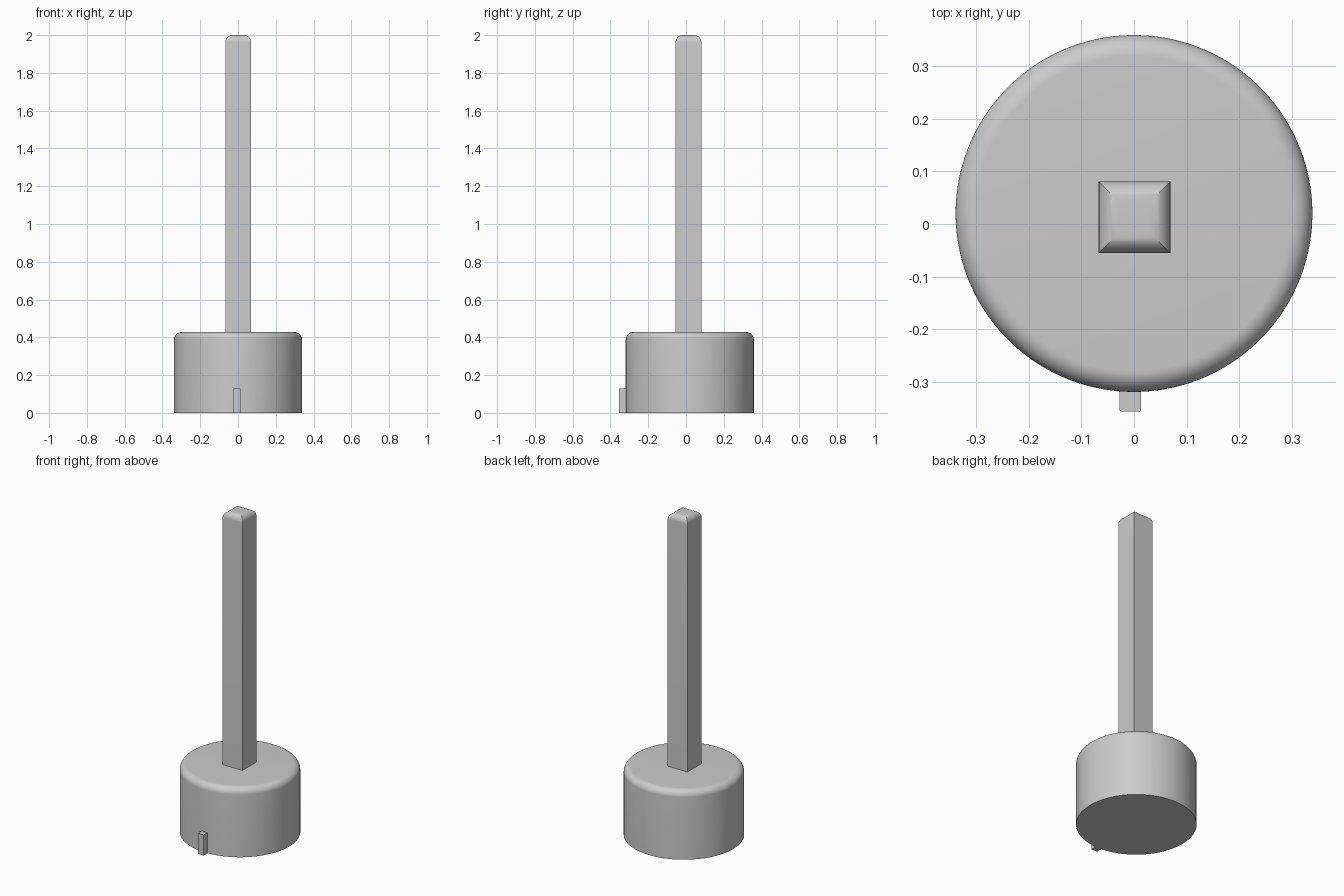
import bpy
import bmesh
import math

cube = bpy.data.objects.get("Cube")
if cube:
    bpy.data.objects.remove(cube, do_unlink=True)

grey = bpy.data.materials.new("light_grey")
grey.use_nodes = True
colour = (0.6, 0.6, 0.6, 1)
grey.diffuse_color = colour
grey.node_tree.nodes["Principled BSDF"].inputs["Base Color"].default_value = colour


def rounded_prism(name, sides, half_width, bottom, top, fillet, centre, steps=10):
    """Regular prism with a rounded top rim, built as stacked rings."""
    profile = [(half_width, bottom)]
    for i in range(steps + 1):
        a = math.pi / 2 * i / steps
        profile.append((half_width - fillet * (1 - math.cos(a)),
                        top - fillet * (1 - math.sin(a))))
    bm = bmesh.new()
    rings = []
    for half, z in profile:
        radius = half / math.cos(math.pi / sides)
        angles = [2 * math.pi * (k + 0.5) / sides for k in range(sides)]
        rings.append([bm.verts.new((centre[0] + radius * math.cos(a),
                                    centre[1] + radius * math.sin(a), z))
                      for a in angles])
    for low, high in zip(rings, rings[1:]):
        for k in range(sides):
            n = (k + 1) % sides
            bm.faces.new((low[k], low[n], high[n], high[k]))
    bm.faces.new(reversed(rings[0]))
    bm.faces.new(rings[-1])
    return finish(name, bm)


def finish(name, bm):
    mesh = bpy.data.meshes.new(name)
    bm.to_mesh(mesh)
    bm.free()
    mesh.materials.append(grey)
    obj = bpy.data.objects.new(name, mesh)
    bpy.context.collection.objects.link(obj)
    bpy.ops.object.select_all(action="DESELECT")
    obj.select_set(True)
    bpy.context.view_layer.objects.active = obj
    bpy.ops.object.shade_smooth_by_angle(angle=math.radians(30))
    return obj


# Round base and square shaft
rounded_prism("base", 128, 0.339, 0, 0.428, 0.04, (0, 0.02))
rounded_prism("shaft", 4, 0.068, 0.4, 2, 0.037, (0.001, 0.013))

# Small key tab at the foot of the base, with softened upright edges
bm = bmesh.new()
bmesh.ops.create_cube(bm, size=1)
bmesh.ops.scale(bm, vec=(0.041, 0.076, 0.128), verts=bm.verts)
bmesh.ops.translate(bm, vec=(-0.007, -0.318, 0.064), verts=bm.verts)
front_edges = [e for e in bm.edges
               if abs(e.verts[0].co.z - e.verts[1].co.z) > 0.1
               and e.verts[0].co.y < -0.33]
bmesh.ops.bevel(bm, geom=front_edges, offset=0.003, segments=3,
                profile=0.5, affect="EDGES")
finish("key_tab", bm)
